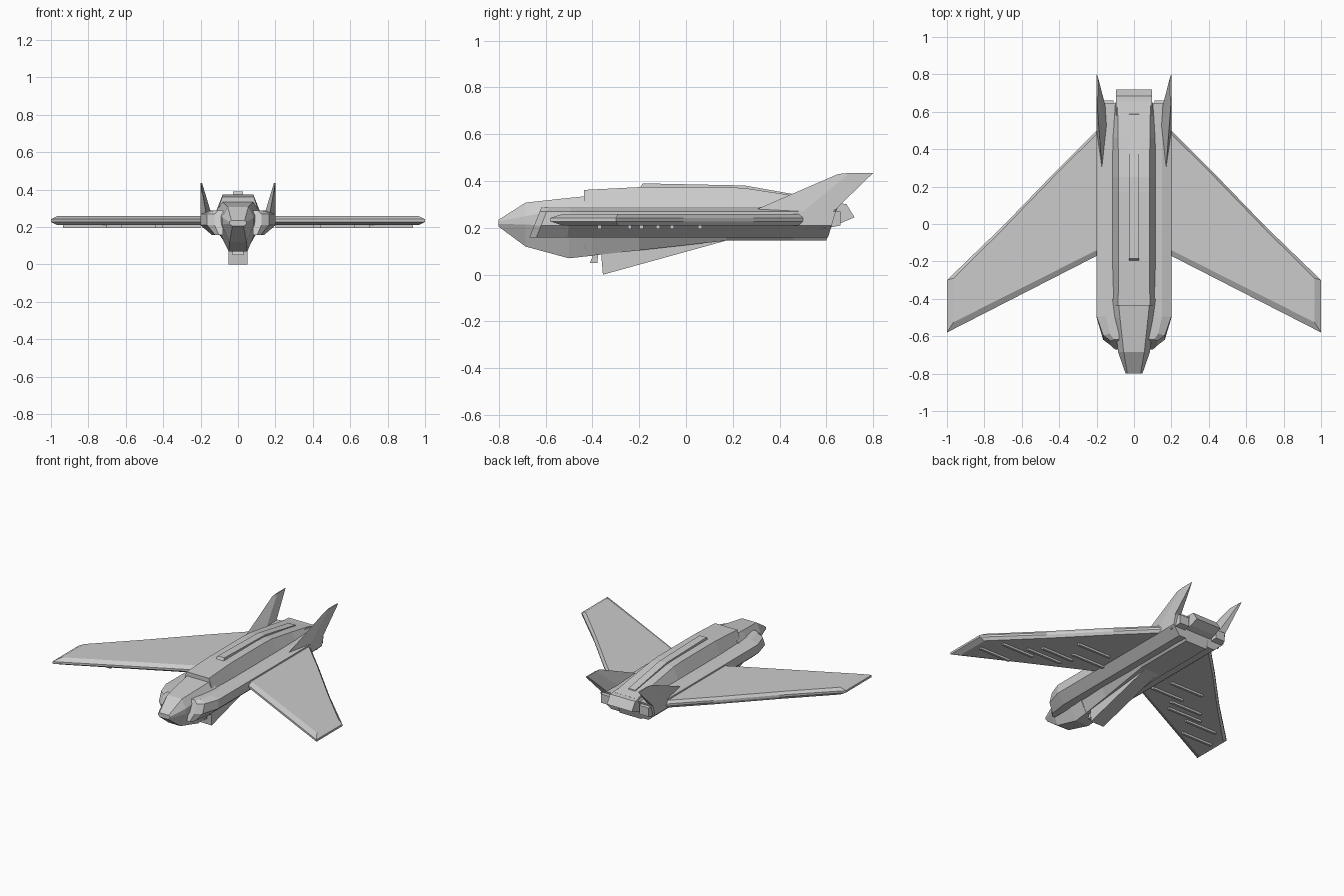
import bpy, bmesh


def loft(name, rings):
    """Skin a list of equal-length 3D rings and cap both ends."""
    bm = bmesh.new()
    vs = [[bm.verts.new(p) for p in r] for r in rings]
    n = len(rings[0])
    for a, b in zip(vs, vs[1:]):
        for i in range(n):
            j = (i + 1) % n
            bm.faces.new((a[i], a[j], b[j], b[i]))
    bm.faces.new(vs[0])
    bm.faces.new(vs[-1])
    bmesh.ops.recalc_face_normals(bm, faces=bm.faces)
    me = bpy.data.meshes.new(name)
    bm.to_mesh(me)
    bm.free()
    ob = bpy.data.objects.new(name, me)
    bpy.context.collection.objects.link(ob)
    return ob


def pair(name, rings):
    """Build a right part and its mirrored left twin."""
    for side, s in (("right", 1), ("left", -1)):
        loft(f"{name}_{side}", [[(s * x, y, z) for x, y, z in r] for r in rings])


def slab(name, profile, x0, x1):
    """Extrude a (y, z) side profile across x."""
    return loft(name, [[(x, y, z) for y, z in profile] for x in (x0, x1)])


def hull_ring(y, wt, zt, wm, zh, zl, wb, zb, slant=0.0):
    """Eight-sided symmetric cross-section; slant leans it along y."""
    half = [(wt, zt), (wm, zh), (wm, zl), (wb, zb)]
    pts = half + [(-x, z) for x, z in reversed(half)]
    return [(x, y + slant * (z - 0.22), z) for x, z in pts]


# Nose and cockpit
loft("nose", [hull_ring(*s) for s in (
    (-0.80, .035, .235, .045, .228, .216, .03, .205),
    (-0.685, .055, .308, .085, .25, .215, .045, .12),
    (-0.50, .075, .328, .105, .285, .2, .05, .07),
    (-0.40, .085, .338, .115, .29, .2, .052, .081))])

# Main hull with stepped front
loft("hull", [hull_ring(*s) for s in (
    (-0.435, .085, .362, .108, .29, .2, .05, .078),
    (-0.20, .082, .374, .115, .29, .19, .06, .104),
    (0.17, .082, .374, .115, .29, .18, .08, .145),
    (0.25, .082, .37, .115, .29, .18, .08, .145),
    (0.46, .085, .338, .115, .285, .18, .08, .145),
    (0.625, .088, .305, .11, .275, .19, .08, .145, .35))])

# Raised spine strip along the back
loft("spine", [[(-.03, y0, zb), (-.026, y, zt), (.026, y, zt), (.03, y0, zb)]
               for y0, y, zb, zt in ((-.21, -.185, .35, .39),
                                     (.25, .25, .35, .381),
                                     (.60, .585, .29, .322))])

# Side pods
POD = [(.08, .29), (.15, .288), (.2, .27), (.2, .21), (.14, .158), (.08, .158)]


def pod_ring(y, limit, slant):
    k = (limit - .08) / .12
    return [(.08 + (x - .08) * k, y + slant * (z - .22), z) for x, z in POD]


pair("pod", [pod_ring(-.645, .125, .4), pod_ring(-.615, .165, .4),
             pod_ring(-.5, .2, .1), pod_ring(.625, .2, .3)])

# Exhausts
slab("main_exhaust", [(.58, .31), (.685, .302), (.72, .245), (.665, .222), (.58, .2)],
     -.095, .095)
pair("pod_exhaust", [[(x, y, z) for x, z in
                      ((c - w, .24 - h), (c + w, .24 - h), (c + w, .24 + h), (c - w, .24 + h))]
                     for y, c, w, h in ((.58, .145, .045, .045), (.66, .145, .035, .03))])

# Wings with bevelled rims
MID = [(.15, .55), (.41, .29), (.7, -.01), (1, -.3), (1, -.58), (.15, -.145)]
FLAT = [(.15, .53), (.405, .278), (.695, -.022), (.965, -.29), (.965, -.525), (.15, -.115)]
pair("wing", [[(x, y, z) for x, y in outline]
              for outline, z in ((FLAT, .21), (MID, .228), (MID, .242), (FLAT, .26))])

# Thin rails under the wings
for i, (y, x0, x1) in enumerate(((-.37, .7, .935), (-.24, .62, .86), (-.19, .44, .7),
                                 (-.12, .4, .64), (-.06, .2, .445), (.06, .25, .5))):
    pair(f"wing_rail_{i + 1}", [[(x, y - .008, .196), (x, y + .008, .196),
                                 (x, y + .008, .215), (x, y - .008, .215)]
                                for x in (x0, x1)])

# Tail fins
pair("tail_fin", [
    [(.17, .28, .27), (.142, .5, .27), (.15, .62, .27), (.2, .63, .27), (.2, .5, .27)],
    [(.198, .65, .43), (.192, .70, .435), (.194, .79, .435), (.2, .80, .435), (.2, .70, .435)]])

# Belly keel and small forward fin
slab("belly_keel", [(-.355, 0), (-.365, .12), (.17, .17), (.17, .145)], -.05, .05)
slab("belly_fin", [(-.41, .05), (-.378, .05), (-.375, .11), (-.388, .11)], -.03, .03)
